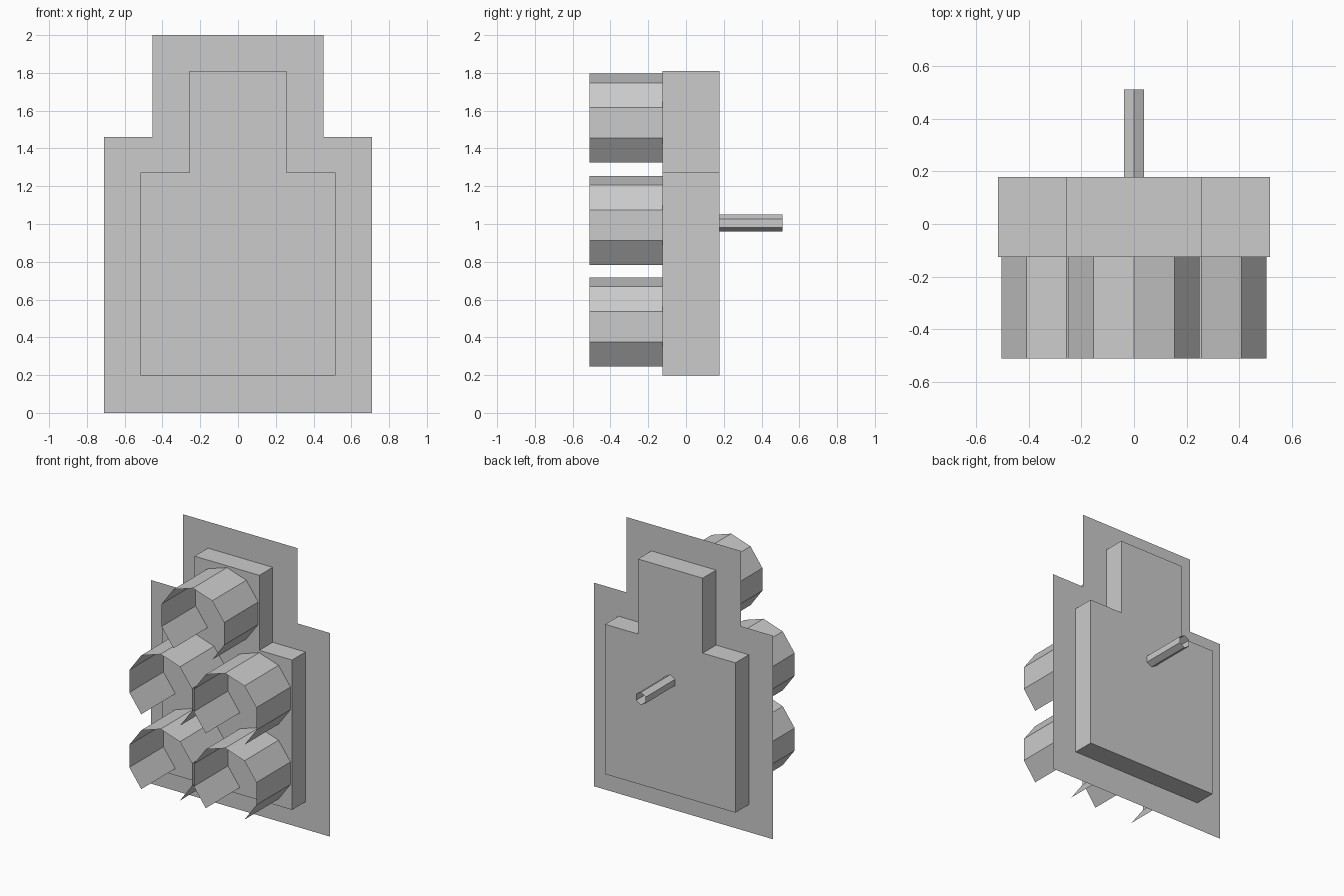
import bpy, bmesh
from math import sin, cos, pi
from mathutils import Vector

cube = bpy.data.objects.get("Cube")
if cube:
    bpy.data.objects.remove(cube, do_unlink=True)

grey = bpy.data.materials.new("light_grey")
grey.use_nodes = True
grey.diffuse_color = (0.6, 0.6, 0.6, 1)
grey.node_tree.nodes["Principled BSDF"].inputs["Base Color"].default_value = (0.6, 0.6, 0.6, 1)


def finish(name, bm):
    """Turn a bmesh into a named, coloured object."""
    mesh = bpy.data.meshes.new(name)
    bm.to_mesh(mesh)
    bm.free()
    mesh.materials.append(grey)
    obj = bpy.data.objects.new(name, mesh)
    bpy.context.collection.objects.link(obj)
    return obj


def stepped_panel(name, half_w, neck_w, bottom, shoulder, top, y, depth=0):
    """Wide lower block with a narrower neck, optionally extruded towards +y."""
    half = [(half_w, bottom), (half_w, shoulder), (neck_w, shoulder), (neck_w, top)]
    outline = half + [(-x, z) for x, z in reversed(half)]
    bm = bmesh.new()
    face = bm.faces.new([bm.verts.new((x, y, z)) for x, z in outline])
    if depth:
        ext = bmesh.ops.extrude_face_region(bm, geom=[face], use_keep_orig=True)
        moved = [v for v in ext["geom"] if isinstance(v, bmesh.types.BMVert)]
        bmesh.ops.translate(bm, verts=moved, vec=Vector((0, depth, 0)))
        bmesh.ops.recalc_face_normals(bm, faces=bm.faces)
    return finish(name, bm)


def open_tube(name, x, z, radius, sides, y0, y1, skip=0):
    """Thin shell along y with a vertex on top; 'skip' faces are left out below."""
    bm = bmesh.new()
    rings = []
    first = -(sides - skip) // 2
    for i in range(first, first + sides - skip + 1):
        a = 2 * pi * i / sides
        px, pz = x + radius * sin(a), z + radius * cos(a)
        rings.append([bm.verts.new((px, y, pz)) for y in (y0, y1)])
    for (a0, a1), (b0, b1) in zip(rings, rings[1:]):
        bm.faces.new((a0, a1, b1, b0))
    bmesh.ops.remove_doubles(bm, verts=bm.verts, dist=0.0001)
    # Point all faces outward from the tube axis
    bm.normal_update()
    for f in bm.faces:
        c = f.calc_center_median()
        if f.normal.dot(Vector((c.x - x, 0, c.z - z))) < 0:
            f.normal_flip()
    return finish(name, bm)


# Thin backing plate and the solid housing that passes through it
stepped_panel("backing_plate", 0.71, 0.453, 0, 1.46, 2.0, 0.026)
stepped_panel("housing", 0.517, 0.257, 0.197, 1.272, 1.81, -0.125, 0.303)

# Hoods open at the front and underneath
hoods = {
    "top_hood": (0, 1.536),
    "middle_left_hood": (0.256, 0.994),
    "middle_right_hood": (-0.256, 0.994),
    "lower_left_hood": (0.256, 0.457),
    "lower_right_hood": (-0.256, 0.457),
}
for name, (x, z) in hoods.items():
    open_tube(name, x, z, 0.261, 10, -0.512, -0.125, skip=2)

# Hollow mounting rod at the back
open_tube("mounting_rod", 0, 1.004, 0.045, 6, 0.178, 0.512)
